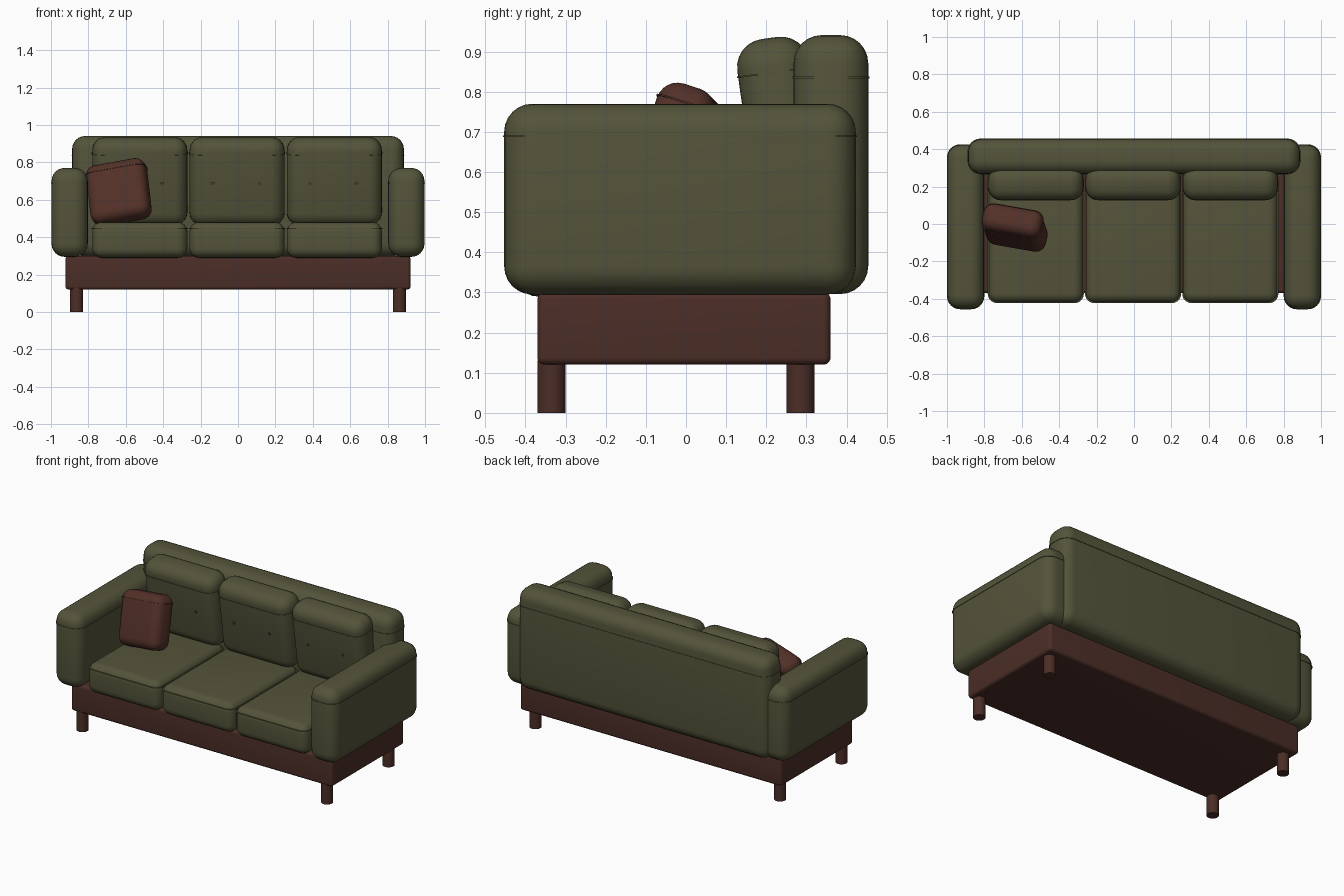
import bpy, bmesh, math
from mathutils import Matrix, Euler

if "Cube" in bpy.data.objects:
    bpy.data.objects.remove(bpy.data.objects["Cube"])


def material(name, rgb):
    m = bpy.data.materials.new(name)
    m.diffuse_color = (*rgb, 1)
    m.use_nodes = True
    m.node_tree.nodes["Principled BSDF"].inputs["Base Color"].default_value = m.diffuse_color
    return m


GREEN = material("olive fabric", (0.088, 0.088, 0.043))
WOOD = material("dark wood", (0.072, 0.027, 0.020))
RUST = material("rust fabric", (0.086, 0.030, 0.021))
BUTTON = material("button green", (0.050, 0.050, 0.025))


def finish(bm, name, mat, loc, rot):
    me = bpy.data.meshes.new(name)
    bm.to_mesh(me)
    bm.free()
    me.materials.append(mat)
    ob = bpy.data.objects.new(name, me)
    bpy.context.collection.objects.link(ob)
    ob.location, ob.rotation_euler = loc, rot
    bpy.ops.object.select_all(action='DESELECT')
    ob.select_set(True)
    bpy.context.view_layer.objects.active = ob
    bpy.ops.object.shade_smooth_by_angle(angle=math.radians(35))
    return ob


def rounded_box(name, size, loc, radius, mat, rot=(0, 0, 0), vertical_only=False):
    bm = bmesh.new()
    bmesh.ops.create_cube(bm, size=1)
    bmesh.ops.scale(bm, vec=size, verts=bm.verts)
    edges = [e for e in bm.edges if not vertical_only or
             abs(e.verts[0].co.z - e.verts[1].co.z) > 1e-5]
    bmesh.ops.bevel(bm, geom=edges, offset=radius, segments=6,
                    profile=0.5, affect='EDGES')
    return finish(bm, name, mat, loc, rot)


def cushion(name, size, loc, radius, mat, seam, rot=(0, 0, 0)):
    """Rounded block with a thin seam running round it at local height seam."""
    rounded_box(name, size, loc, radius, mat, rot)
    off = Euler(rot).to_matrix() @ Matrix.Translation((0, 0, seam)).translation
    rounded_box(name + "_seam", (size[0] + 0.006, size[1] + 0.006, 0.004),
                [a + b for a, b in zip(loc, off)], radius, mat, rot, True)


def cylinder(name, r, h, loc, mat, rot=(0, 0, 0)):
    bm = bmesh.new()
    bmesh.ops.create_cone(bm, cap_ends=True, segments=24, radius1=r, radius2=r, depth=h)
    finish(bm, name, mat, loc, rot)


# wooden base and legs
rounded_box("base", (1.845, 0.73, 0.18), (0, -0.005, 0.21), 0.018, WOOD)
for x in (-0.863, 0.863):
    for y in (-0.335, 0.285):
        cylinder("leg", 0.035, 0.13, (x, y, 0.065), WOOD)

# arms and backrest
for x in (-0.9, 0.9):
    cushion("arm", (0.194, 0.876, 0.475), (x, -0.015, 0.5325), 0.07, GREEN, 0.157)
cushion("backrest", (1.774, 0.186, 0.645), (0, 0.361, 0.6185), 0.07, GREEN, 0.217)

# three seat cushions with forward-leaning back cushions and buttons
lean = math.radians(8)
for x in (-0.525, -0.005, 0.515):
    cushion("seat_cushion", (0.508, 0.69, 0.19), (x, -0.075, 0.385), 0.05, GREEN, 0.062)
    loc = (x, 0.24, 0.70)
    cushion("back_cushion", (0.508, 0.18, 0.472), loc, 0.07, GREEN, 0.15, (lean, 0, 0))
    for dx in (-0.13, 0.12):
        p = Euler((lean, 0, 0)).to_matrix() @ Matrix.Translation((dx, -0.09, 0)).translation
        cylinder("button", 0.009, 0.008, [a + b for a, b in zip(loc, p)], BUTTON,
                 (lean + math.pi / 2, 0, 0))

# loose throw pillow leaning back on the left
cushion("throw_pillow", (0.325, 0.15, 0.33), (-0.637, -0.02, 0.64), 0.055, RUST, 0.115,
        tuple(math.radians(a) for a in (-18, -10, -10)))
